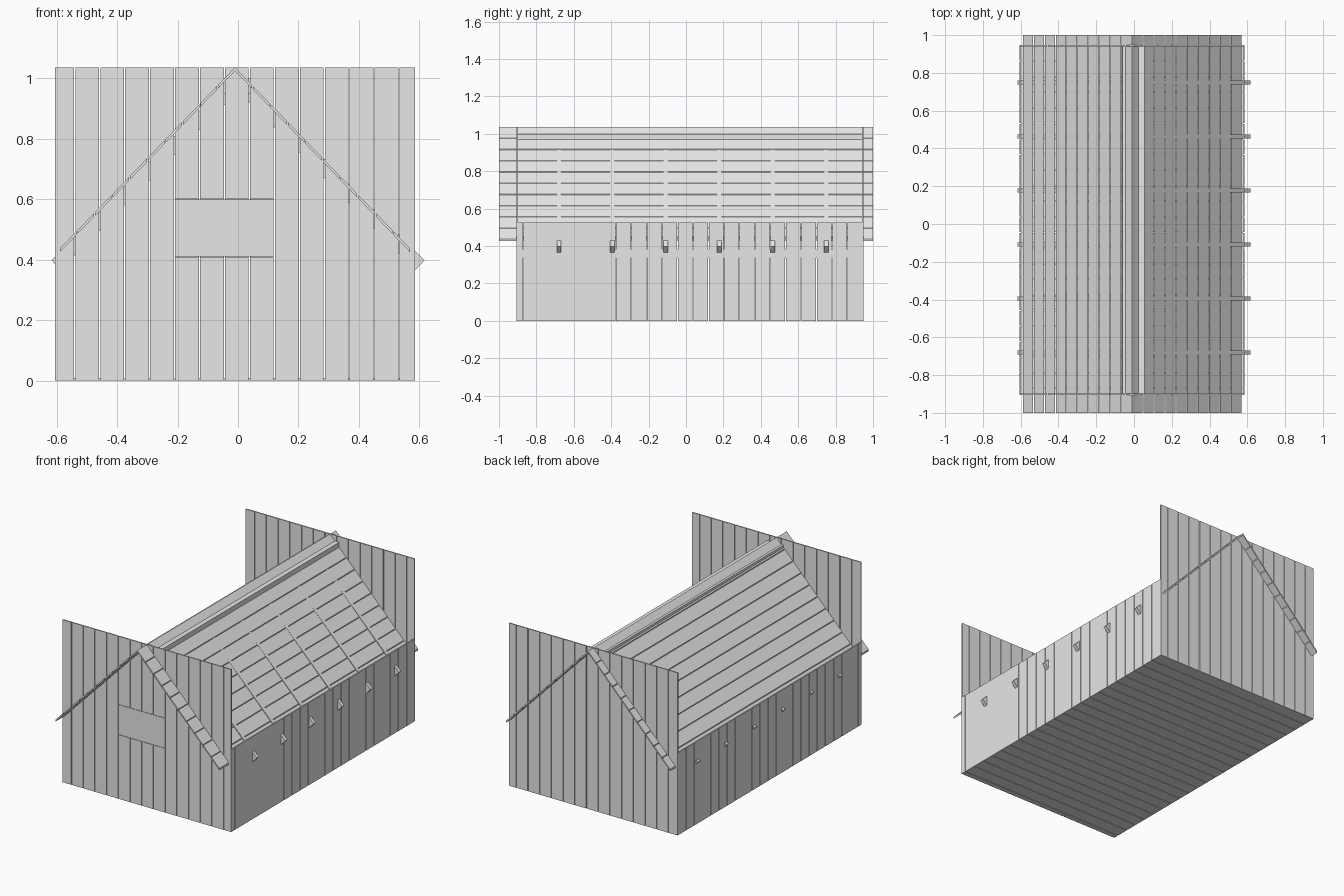
import bpy, bmesh
from mathutils import Vector

if "Cube" in bpy.data.objects:
    bpy.data.objects.remove(bpy.data.objects["Cube"])

mat = bpy.data.materials.new("light_grey")
mat.diffuse_color = (0.8, 0.8, 0.8, 1.0)
mat.use_nodes = True
mat.node_tree.nodes["Principled BSDF"].inputs["Base Color"].default_value = mat.diffuse_color

# Wall and floor outline
X0, X1 = -0.605, 0.585
Y0, Y1 = -0.905, 0.948
STEP, GAP, T = 0.0825, 0.004, 0.008


def make(name, bm):
    bmesh.ops.recalc_face_normals(bm, faces=bm.faces)
    me = bpy.data.meshes.new(name)
    bm.to_mesh(me)
    bm.free()
    me.materials.append(mat)
    ob = bpy.data.objects.new(name, me)
    bpy.context.collection.objects.link(ob)
    return ob


def box(bm, x, y, z):
    """Box from (min, max) ranges."""
    vs = bmesh.ops.create_cube(bm, size=1)["verts"]
    for v in vs:
        v.co = Vector([r[0] if c < 0 else r[1] for c, r in zip(v.co, (x, y, z))])


def prism(bm, profile, y0, y1):
    """Extrude an xz profile along y."""
    a = [bm.verts.new((x, y0, z)) for x, z in profile]
    b = [bm.verts.new((x, y1, z)) for x, z in profile]
    n = len(profile)
    bm.faces.new(a)
    bm.faces.new(b[::-1])
    for i in range(n):
        j = (i + 1) % n
        bm.faces.new((a[i], b[i], b[j], a[j]))


def spans(start, end, first):
    """Plank ranges between start and end, with a small gap at each seam."""
    cuts, s = [start], first
    while s < end - 0.01:
        cuts.append(s)
        s += STEP
    cuts.append(end)
    last = len(cuts) - 2
    return [(a + (GAP / 2 if i else 0), b - (GAP / 2 if i < last else 0))
            for i, (a, b) in enumerate(zip(cuts, cuts[1:]))]


FRONT_SEAM = -0.54

# Back wall planks
bm = bmesh.new()
for s in spans(X0, X1, FRONT_SEAM):
    box(bm, s, (Y1 - T, Y1), (0, 1.036))
make("back_wall", bm)

# Front wall planks, the middle four are cut around a flush board
bm = bmesh.new()
for s in spans(X0, X1, FRONT_SEAM):
    mid = (s[0] + s[1]) / 2
    parts = [(0, 0.408), (0.602, 1.036)] if -0.22 < mid < 0.12 else [(0, 1.036)]
    for z in parts:
        box(bm, s, (Y0, Y0 + T), z)
make("front_wall", bm)

bm = bmesh.new()
box(bm, (-0.208, 0.118), (Y0, Y0 + T), (0.41, 0.6))
make("front_board", bm)

# Side walls: narrow plank, wide panel on the right, then even planks
for name, x, panel in (("right_wall", (X1 - T, X1), True),
                       ("left_wall", (X0, X0 + T), False)):
    bm = bmesh.new()
    for s in spans(Y0 + T, Y1 - T, -0.87):
        if panel and -0.87 < s[0] and s[1] < -0.37:
            continue
        box(bm, x, s, (0, 0.525))
    if panel:
        box(bm, x, (-0.868, -0.377), (0, 0.525))
    make(name, bm)

# Floor planks
bm = bmesh.new()
for s in spans(Y0 + T, Y1 - T, -0.87):
    box(bm, (X0 + T, X1 - T), s, (0, T))
make("floor", bm)

# Roof planks on both slopes, running front to back
AX, AZ, N = -0.01, 1.036, 10
DX, DZ = 0.058, 0.06
for name, side in (("roof_left", -1), ("roof_right", 1)):
    bm = bmesh.new()
    for i in range(N):
        a, b = i + (0.03 if i else 0), i + 1 - 0.03
        top = [(AX + side * DX * t, AZ - DZ * t) for t in (a, b)]
        low = [(x, z - 0.012) for x, z in top[::-1]]
        prism(bm, top + low, -1, 1)
    make(name, bm)

# Ridge beam and wall plates under the rafters
bm = bmesh.new()
box(bm, (-0.06, 0.055), (Y0 + T, Y1 - T), (0.95, 1.0))
make("ridge_beam", bm)
for name, x in (("wall_plate_right", (0.535, X1 - T)),
                ("wall_plate_left", (X0 + T, -0.555))):
    bm = bmesh.new()
    box(bm, x, (Y0 + T, Y1 - T), (0.335, 0.382))
    make(name, bm)

# Rafters poking out through the side walls
bm = bmesh.new()
for i in range(6):
    y = -0.68 + 0.286 * i
    for side in (-1, 1):
        pts = [(0, 1.021), (0.617, 0.398), (0.587, 0.366), (0, 0.958)]
        prism(bm, [(side * x, z) for x, z in pts], y - 0.011, y + 0.011)
make("rafters", bm)
